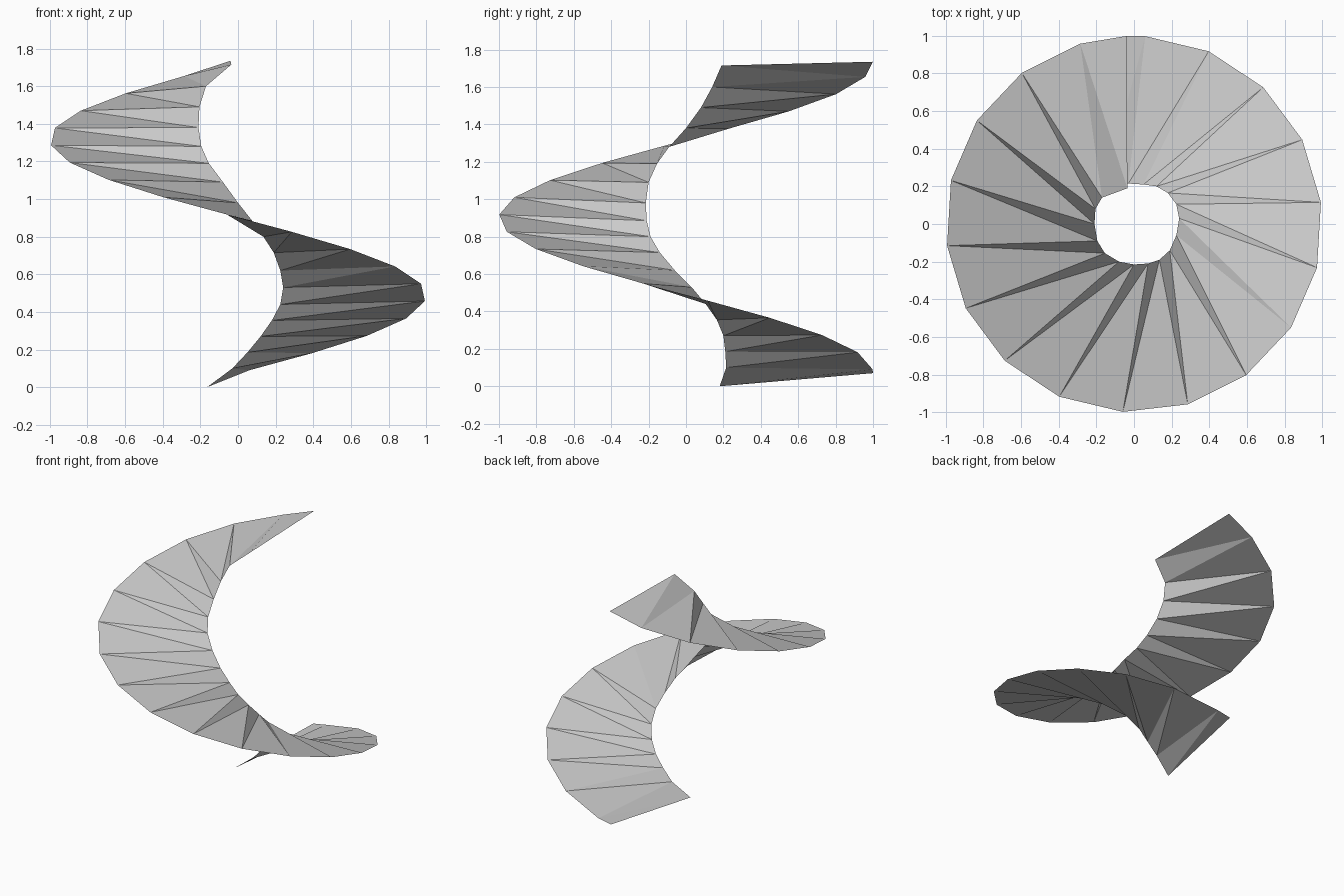
import bpy
import bmesh
from math import cos, sin, radians
from mathutils import Vector

default_cube = bpy.data.objects.get("Cube")
if default_cube:
    bpy.data.objects.remove(default_cube, do_unlink=True)


def make_material(name, colour):
    material = bpy.data.materials.new(name)
    material.use_nodes = True
    material.diffuse_color = colour
    shader = next(node for node in material.node_tree.nodes
                  if node.type == 'BSDF_PRINCIPLED')
    shader.inputs["Base Color"].default_value = colour
    return material


def helix_point(degrees, height, radius=1.0):
    angle = radians(degrees)
    return Vector((radius * cos(angle), radius * sin(angle), height))


# Outer rim: an even clockwise helix, cut off by a short step at each end
STEPS = 18
TURN = -20
RISE = 0.092
outer_rim = [helix_point(92.8, 0.07)]
outer_rim += [helix_point(86.6 + TURN * step, 0.09 + RISE * step)
              for step in range(STEPS)]
outer_rim.append(helix_point(-267.7, 1.735))

# Inner rim: a slightly uneven hand-shaped spiral around the open core
inner_rim = [Vector(point) for point in (
    (-.165, .18, 0), (-.03, .215, .1), (.05, .21, .185),
    (.12, .2, .27), (.18, .165, .355), (.225, .105, .44),
    (.24, .03, .53), (.225, -.06, .62), (.19, -.14, .715),
    (.135, -.19, .8), (.075, -.21, .885), (0, -.215, .98),
    (-.08, -.2, 1.09), (-.155, -.155, 1.19), (-.195, -.09, 1.28),
    (-.21, 0, 1.38), (-.205, .08, 1.49), (-.17, .14, 1.6),
    (-.035, .19, 1.715),
)]

# Ramp: a thin ribbon of alternating wide and narrow triangles
mesh = bpy.data.meshes.new("spiral_ramp")
bm = bmesh.new()
outer = [bm.verts.new(point) for point in outer_rim]
inner = [bm.verts.new(point) for point in inner_rim]
for index, corner in enumerate(inner):
    bm.faces.new((outer[index + 1], outer[index], corner))
    if index + 1 < len(inner):
        bm.faces.new((outer[index + 1], corner, inner[index + 1]))
for face in bm.faces:
    face.smooth = False
bm.to_mesh(mesh)
bm.free()

mesh.materials.append(make_material("light_grey", (0.6, 0.6, 0.6, 1.0)))
ramp = bpy.data.objects.new("spiral_ramp", mesh)
bpy.context.collection.objects.link(ramp)
